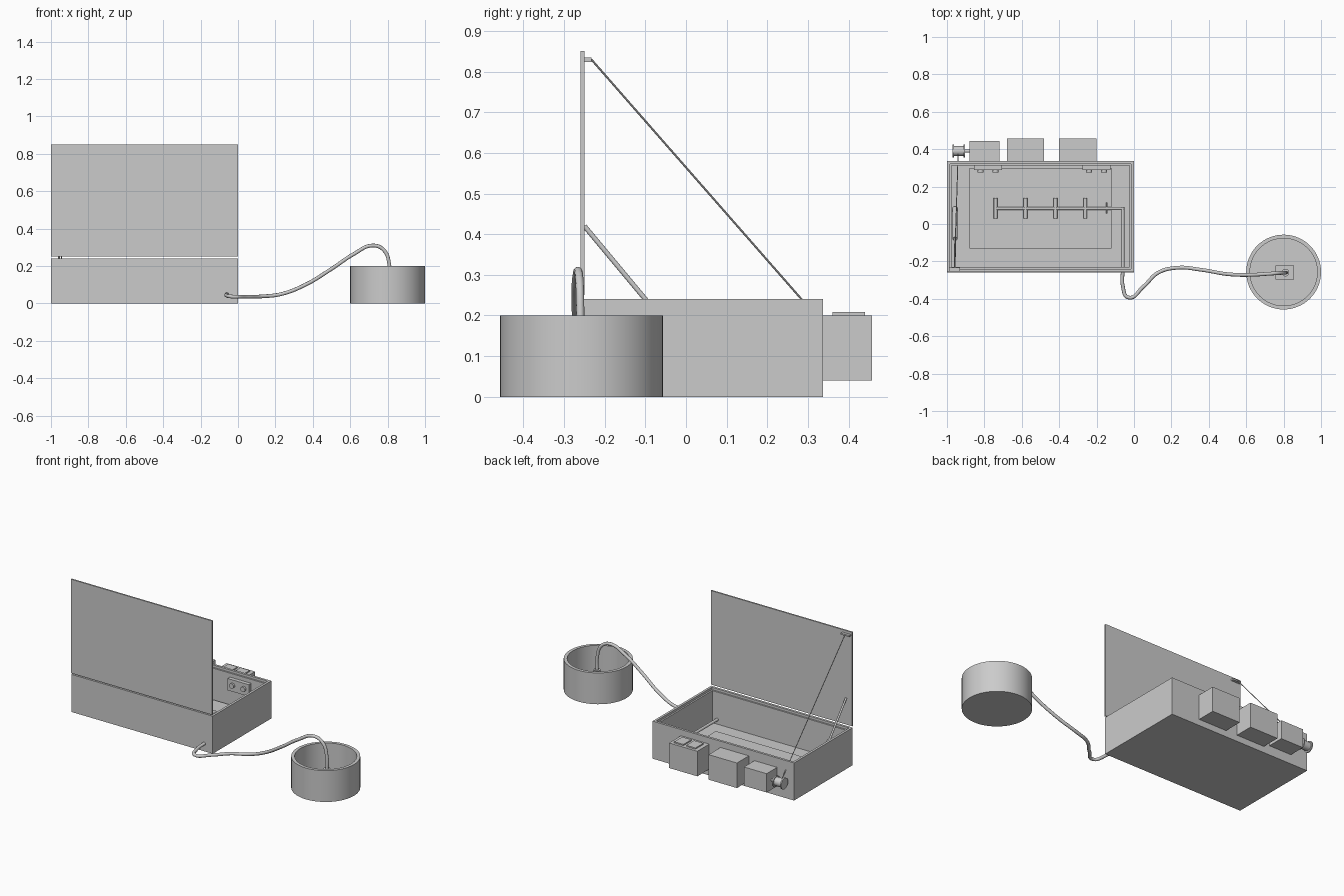
import bpy, bmesh, math
from mathutils import Vector

cube = bpy.data.objects.get("Cube")
if cube:
    bpy.data.objects.remove(cube, do_unlink=True)

grey = bpy.data.materials.new("plain grey")
grey.use_nodes = True
colour = (0.6, 0.6, 0.6, 1)
grey.diffuse_color = colour
grey.node_tree.nodes["Principled BSDF"].inputs["Base Color"].default_value = colour


def add_object(name, mesh):
    obj = bpy.data.objects.new(name, mesh)
    bpy.context.collection.objects.link(obj)
    if not mesh.materials:
        mesh.materials.append(grey)
    return obj


def finish(name, bm, smooth=False):
    bmesh.ops.recalc_face_normals(bm, faces=bm.faces)
    if smooth:
        for f in bm.faces:
            f.smooth = True
        for e in bm.edges:
            e.smooth = len(e.link_faces) == 2 and e.calc_face_angle() < math.radians(35)
    mesh = bpy.data.meshes.new(name)
    bm.to_mesh(mesh)
    bm.free()
    return add_object(name, mesh)


def box(name, x, y, z):
    """Box between (min, max) pairs."""
    bm = bmesh.new()
    bmesh.ops.create_cube(bm, size=1)
    for v in bm.verts:
        v.co = [r[0] if c < 0 else r[1] for c, r in zip(v.co, (x, y, z))]
    return finish(name, bm)


def rod(name, start, end, radius, sides=24):
    """Cylinder between two points."""
    a, b = Vector(start), Vector(end)
    bm = bmesh.new()
    bmesh.ops.create_cone(bm, cap_ends=True, segments=sides, radius1=radius,
                          radius2=radius, depth=(b - a).length)
    turn = (b - a).to_track_quat('Z', 'Y')
    for v in bm.verts:
        v.co = turn @ v.co + (a + b) / 2
    return finish(name, bm, True)


def loft(name, rings):
    """Closed skin through successive rings, capped at both ends."""
    bm = bmesh.new()
    loops = [[bm.verts.new(p) for p in ring] for ring in rings]
    n = len(loops[0])
    for a, b in zip(loops, loops[1:]):
        for i in range(n):
            j = (i + 1) % n
            bm.faces.new((a[i], a[j], b[j], b[i]))
    bm.faces.new(loops[0])
    bm.faces.new(loops[-1])
    return bm


# Open case with a stepped rim
FRONT, BACK = -0.255, 0.337


def rect(inset, z):
    x0, x1, y0, y1 = -1 + inset, -inset, FRONT + inset, BACK - inset
    return [(x0, y0, z), (x1, y0, z), (x1, y1, z), (x0, y1, z)]


finish("case", loft("case", [rect(0, 0), rect(0, 0.24), rect(0.015, 0.24),
                              rect(0.015, 0.225), rect(0.025, 0.225), rect(0.025, 0.02)]))
box("floor_tray", (-0.88, -0.12), (-0.13, 0.30), (0.02, 0.03))

# Raised lid with its cable bracket
box("lid", (-1, 0), (-0.26, -0.25), (0.25, 0.85))
box("lid_bracket", (-0.99, -0.93), (-0.25, -0.233), (0.824, 0.834))

# Strut holding the lid
hinge, joint, foot = (-0.957, -0.25, 0.42), (-0.957, -0.08, 0.216), (-0.957, 0.085, 0.022)
rod("strut_rod", hinge, joint, 0.006)
rod("strut_cylinder", joint, foot, 0.013)

# Winch behind the case
rod("winch_cable", (-0.96, -0.233, 0.83), (-0.94, 0.385, 0.125), 0.0025, 8)
rod("winch_drum", (-0.97, 0.39, 0.12), (-0.905, 0.39, 0.12), 0.027)
for side, x in (("outer", -0.97), ("inner", -0.912)):
    rod("winch_flange_" + side, (x, 0.39, 0.12), (x + 0.008, 0.39, 0.12), 0.035)
rod("winch_shaft", (-0.91, 0.39, 0.12), (-0.88, 0.39, 0.12), 0.008)

# Housings on the back wall
box("motor_housing", (-0.88, -0.72), (BACK, 0.443), (0.06, 0.18))
box("power_housing", (-0.68, -0.48), (BACK, 0.457), (0.04, 0.20))
box("control_housing", (-0.40, -0.20), (BACK, 0.457), (0.04, 0.20))
for i, x in enumerate((-0.375, -0.29)):
    box(f"control_pad_{i + 1}", (x, x + 0.065), (0.36, 0.44), (0.20, 0.208))

# Paired-eye sensors on the inside of the back wall
for i, x in enumerate((-0.78, -0.20)):
    box(f"sensor_{i + 1}", (x - 0.075, x + 0.075), (0.288, 0.32), (0.125, 0.20))
    for side in (-1, 1):
        rod(f"sensor_{i + 1}_eye", (x + side * 0.04, 0.275, 0.165),
            (x + side * 0.04, 0.29, 0.165), 0.016)

# Spray pipe and its cross nozzles
PIPE_Z = 0.05
rod("feed_pipe", (-0.06, FRONT, PIPE_Z), (-0.06, 0.09, PIPE_Z), 0.009)
rod("spray_pipe", (-0.053, 0.083, PIPE_Z), (-0.74, 0.083, PIPE_Z), 0.009)
rod("pipe_joint", (-0.145, 0.055, PIPE_Z), (-0.145, 0.115, PIPE_Z), 0.004)
for i in range(4):
    x = -0.74 + 0.16 * i
    rod(f"spray_nozzle_{i + 1}", (x, 0.03, PIPE_Z), (x, 0.14, PIPE_Z), 0.01)

# Water bucket
CX, CY = 0.80, -0.257


def ring(r, z, n=64):
    return [(CX + r * math.cos(math.tau * i / n), CY + r * math.sin(math.tau * i / n), z)
            for i in range(n)]


finish("bucket", loft("bucket", [ring(0.2, 0), ring(0.2, 0.2), ring(0.18, 0.2),
                                  ring(0.18, 0.02)]), True)

# Pump in the bucket
box("pump", (0.757, 0.855), (-0.298, -0.223), (0.02, 0.08))
rod("pump_outlet", (0.81, -0.26, 0.08), (0.81, -0.26, 0.125), 0.02)

# Hose from the case to the pump
path = [(-0.06, -0.245, 0.05), (-0.06, -0.33, 0.042), (-0.03, -0.393, 0.037),
        (0.05, -0.335, 0.036), (0.13, -0.26, 0.038), (0.23, -0.234, 0.05),
        (0.36, -0.245, 0.1), (0.5, -0.268, 0.185), (0.62, -0.272, 0.265),
        (0.72, -0.266, 0.31), (0.78, -0.262, 0.285), (0.81, -0.26, 0.2),
        (0.81, -0.26, 0.1)]
curve = bpy.data.curves.new("hose_path", 'CURVE')
curve.dimensions = '3D'
curve.bevel_depth = 0.01
curve.bevel_resolution = 3
curve.use_fill_caps = True
curve.resolution_u = 8
spline = curve.splines.new('BEZIER')
spline.bezier_points.add(len(path) - 1)
for point, co in zip(spline.bezier_points, path):
    point.co = co
    point.handle_left_type = point.handle_right_type = 'AUTO'
add_object("hose", curve)
